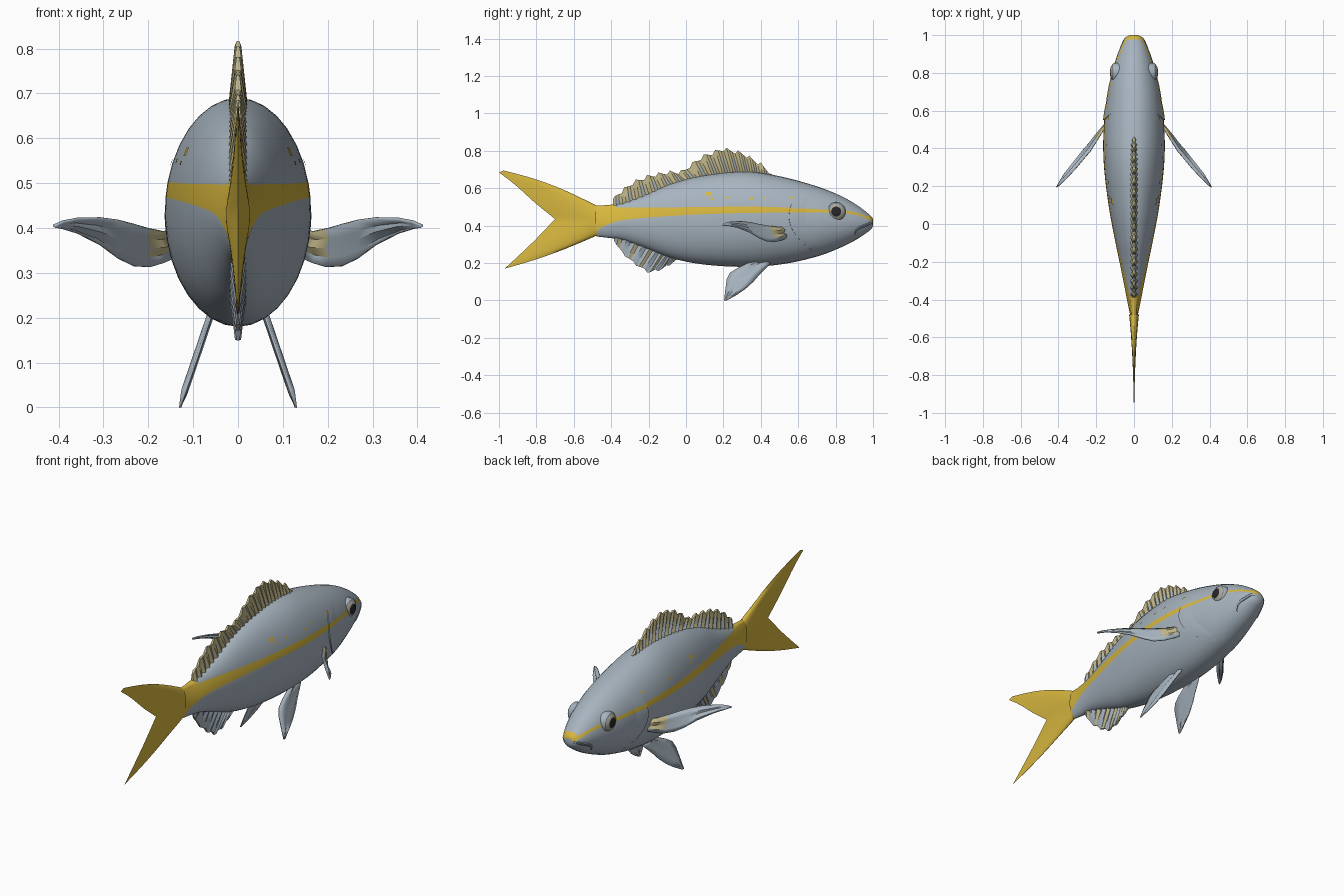
import bpy, bmesh, math
from math import sin, cos, pi, asin, sqrt

if "Cube" in bpy.data.objects:
    bpy.data.objects.remove(bpy.data.objects["Cube"])


def material(name, rgb):
    m = bpy.data.materials.new(name)
    m.diffuse_color = (*rgb, 1)
    m.use_nodes = True
    m.node_tree.nodes["Principled BSDF"].inputs["Base Color"].default_value = m.diffuse_color
    return m


SILVER = material("silver blue", (0.385, 0.455, 0.52))
YELLOW = material("yellow", (0.69, 0.48, 0.05))
TAN = material("pale tan", (0.52, 0.46, 0.25))
IRIS = material("warm grey", (0.40, 0.38, 0.33))
BLACK = material("black", (0.02, 0.02, 0.022))
GREY = material("dark grey", (0.14, 0.16, 0.18))


def interp(table, y, smooth=True):
    """Values of a table (first column is the key, ascending) at y."""
    y = max(table[0][0], min(table[-1][0], y))
    i = 0
    while i < len(table) - 2 and y > table[i + 1][0]:
        i += 1
    a, b = table[i], table[i + 1]
    d = b[0] - a[0]
    t = (y - a[0]) / d
    p, q = table[max(i - 1, 0)], table[min(i + 2, len(table) - 1)]
    out = []
    for k in range(1, len(a)):
        if not smooth:
            out.append(a[k] + (b[k] - a[k]) * t)
            continue
        m0 = (b[k] - p[k]) / (b[0] - p[0]) * d
        m1 = (q[k] - a[k]) / (q[0] - a[0]) * d
        out.append((2*t**3 - 3*t*t + 1) * a[k] + (t**3 - 2*t*t + t) * m0
                   + (3*t*t - 2*t**3) * b[k] + (t**3 - t*t) * m1)
    return out


def loft(name, rows, mats, rule=None, closed=False, caps=False, angle=40,
         thick=0, mirror=False):
    """Skin rows of points; rule(row, column) picks the material."""
    bm = bmesh.new()
    vs = [[bm.verts.new(p) for p in r] for r in rows]
    n = len(rows[0])
    for i in range(len(rows) - 1):
        for j in range(n if closed else n - 1):
            k = (j + 1) % n
            f = bm.faces.new((vs[i][j], vs[i][k], vs[i + 1][k], vs[i + 1][j]))
            f.material_index = rule(i, j) if rule else 0
    if caps:
        for r, i in ((vs[0], 0), (vs[-1], len(rows) - 2)):
            bm.faces.new(r).material_index = rule(i, 0) if rule else 0
    bmesh.ops.recalc_face_normals(bm, faces=bm.faces)
    me = bpy.data.meshes.new(name)
    bm.to_mesh(me)
    bm.free()
    for m in mats:
        me.materials.append(m)
    ob = bpy.data.objects.new(name, me)
    bpy.context.collection.objects.link(ob)
    if thick:
        s = ob.modifiers.new("Thickness", 'SOLIDIFY')
        s.thickness, s.offset = thick, 0
    if mirror:
        ob.modifiers.new("Mirror", 'MIRROR')
    bpy.ops.object.select_all(action='DESELECT')
    ob.select_set(True)
    bpy.context.view_layer.objects.active = ob
    bpy.ops.object.shade_smooth_by_angle(angle=math.radians(angle))
    return ob


# Body stations: y, belly z, back z, half width, stripe low z, stripe high z
BODY = [(-0.56, .38, .475, .010, .385, .47), (-0.5, .348, .506, .024, .365, .495),
        (-0.44, .338, .509, .031, .397, .500),
        (-0.35, .325, .52, .047, .427, .497), (-0.22, .28, .565, .073, .442, .498),
        (-0.08, .227, .625, .102, .452, .498), (0.1, .192, .67, .135, .462, .5),
        (0.33, .18, .69, .161, .468, .502), (0.52, .195, .66, .16, .47, .498),
        (0.7, .235, .61, .14, .470, .488), (0.82, .28, .563, .112, .468, .485),
        (0.91, .325, .513, .083, .457, .470), (0.97, .365, .468, .055, .436, .450),
        (0.993, .385, .447, .036, .425, .44), (1.0, .40, .435, .018, .42, .43)]


def skin(y, z, off=0.0):
    """Point on the right flank of the body."""
    lo, hi, w = interp(BODY, y)[:3]
    z = max(lo + .006, min(hi - .006, z))
    s = (2 * z - lo - hi) / (hi - lo)
    return (w * sqrt(1 - s * s) + off, y, z)


def body_ring(y):
    lo, hi, w, a, b = interp(BODY, y)
    c, h = (lo + hi) / 2, (hi - lo) / 2
    ta, tb = (asin(max(-.97, min(.97, (z - c) / h))) for z in (a, b))
    th = [-pi/2 + (ta + pi/2) * i / 9 for i in range(10)]
    th += [tb + (pi/2 - tb) * i / 7 for i in range(8)]
    right = [(w * cos(t), y, c + h * sin(t)) for t in th]
    return right + [(-p[0], p[1], p[2]) for p in right[-2:0:-1]]


ys = [-0.56 + 1.41 * i / 47 for i in range(48)]
ys += [.87, .89, .91, .93, .945, .96, .97, .978, .985, .993, .997, 1.0]


def body_colour(i, j):
    y = ys[i]
    if y < -0.485 or (9 <= j <= 24 and (y < -0.41 or y > 0.975)):
        return 1
    return 1 if j in (9, 24) else 0


loft("body", [body_ring(y) for y in ys], [SILVER, YELLOW], body_colour,
     closed=True, caps=True)

# Forked tail: lens-shaped sections thinning to a notched trailing edge
TRAIL = [(0, -0.97, .17), (.12, -.91, .225), (.3, -.81, .32), (.5, -.7, .435),
         (.7, -.805, .52), (.88, -.92, .625), (.95, -1.0, .685), (1, -.975, .695)]
vv = [i / 20 for i in range(21)]


def tail_ring(u):
    side = []
    for v in vv:
        ty, tz = interp(TRAIL, v, False)
        y = -0.48 + (ty + 0.48) * u
        z = .346 + .162 * v + (tz - .346 - .162 * v) * u
        z += (0.02 if v > .5 else -0.012) * sin(pi * u) * abs(2 * v - 1)
        x = (.002 + .024 * sqrt(max(0, 1 - (2 * v - 1) ** 2))) * (1 - u)
        side.append((x, y, z))
    return side + [(-x, y, z) for x, y, z in reversed(side)]


loft("tail_fin", [tail_ring(i / 12) for i in range(13)], [YELLOW], closed=True, angle=60)


# Ribbed fins on the midline: pleated blades with a serrated rim
def ribbed_fin(name, rim, n, on_back, lean, tooth, width, rule):
    rows, y0, y1 = [], rim[0][0], rim[-1][0]
    for i in range(n + 1):
        y = y0 + (y1 - y0) * i / n
        zt = interp(rim, y, False)[0]
        yb = min(y1, y + lean * sin(pi * i / n))
        lo, hi = interp(BODY, yb)[:2]
        zb = hi - .02 if on_back else lo + .02
        zt += tooth * (.9, .3, -.2, -.6)[i % 4] * (0 < i < n)
        t = width * (1.0 if i % 2 else .45)
        side = []
        for k in (0, .35, .7, 1):
            side.append((t * (1 - .66 * k), yb + (y - yb) * k, zb + (zt - zb) * k))
        rows.append(side + [(-a, b, c) for a, b, c in reversed(side)])
    loft(name, rows, [TAN, SILVER], rule, closed=True, caps=True, angle=25)


# tan back fin with some silver membranes; silver belly fin with tan rays
ribbed_fin("dorsal_fin", [(-.39, .545), (-.36, .57), (-.28, .63), (-.2, .662), (-.1, .682),
           (-.02, .685), (.05, .74), (.1, .772), (.2, .808), (.3, .785), (.4, .725),
           (.46, .675)], 56, True, .05, .014, .022,
           lambda i, j: 1 if i % 4 == 1 and j not in (2, 3, 4) else 0)
ribbed_fin("anal_fin", [(-.385, .32), (-.34, .255), (-.27, .195), (-.2, .152), (-.13, .168),
           (-.07, .205), (-.03, .225)], 24, False, .07, -.008, .02,
           lambda i, j: 0 if i % 4 == 1 else 1)

# Pectoral fins: upright sheets swept back; x, y, upper z, lower z
PEC = [(.14, .54, .395, .335), (.17, .50, .392, .322), (.20, .46, .398, .313),
       (.235, .41, .408, .315), (.27, .37, .417, .332), (.31, .32, .422, .362),
       (.36, .26, .421, .388), (.39, .22, .415, .398), (.41, .195, .406, .402)]
rows = []
for i, (x, y, hi, lo) in enumerate(PEC):
    rows.append([(x + (.006 if k % 2 else -.004) * (i < 7),
                  y + .05 * (k / 4 - .5) * sin(pi * i / 8),
                  hi + (lo - hi) * k / 4) for k in range(5)])
loft("pectoral_fins", rows, [SILVER, TAN], lambda i, j: 1 if i < 2 and j < 3 else 0,
     thick=.006, mirror=True)

# Pelvic fins: hanging sheets; z, front y, rear y
PEL = [(.215, .46, .36), (.19, .445, .335), (.16, .415, .275), (.135, .39, .235),
       (.10, .36, .218), (.06, .315, .213), (.03, .27, .209), (.0, .215, .205)]
rows = []
for i, (z, f, r) in enumerate(PEL):
    rows.append([(.056 + (.215 - z) * .34 + (.005 if k % 2 else -.004) * (i < 7),
                  f + (r - f) * k / 4, z + .012 * k / 4 * (i < 7)) for k in range(5)])
loft("pelvic_fins", rows, [SILVER], thick=.005, mirror=True)

# Gill covers: thin shells lifted at the rear edge, crossed by the stripe
GILL = [(.25, .70), (.28, .655), (.32, .61), (.37, .572), (.42, .552), (.465, .55),
        (.51, .56), (.55, .58)]
rows = []
for i in range(15):
    z = .257 + .30 * i / 14
    y = interp(GILL, z)[0]
    lift = .006 * sin(pi * i / 14)
    rows.append([skin(y, z, -.01), skin(y + .002, z, lift), skin(y + .03, z, lift * .8),
                 skin(y + .07, z, lift * .35), skin(y + .11, z, -.004)])
loft("gill_covers", rows, [SILVER, YELLOW], lambda i, j: int(i == 10), mirror=True, angle=35)

# Mouth line with a lip above it
MOUTH = [(.90, .35), (.912, .37), (.935, .385), (.96, .395), (.985, .408), (.998, .414)]
for name, dz, half, off, mat in (("mouth_line", 0, .003, .003, GREY),
                                 ("upper_lip", .010, .007, .004, SILVER)):
    rows = []
    for i in range(13):
        y = .90 + .098 * i / 12
        z = interp(MOUTH, y)[0] + dz
        rows.append([skin(y, z - half, -.002), skin(y, z, off), skin(y, z + half, -.002)])
    loft(name, rows, [mat], mirror=True)

# Small yellow flecks on the upper flanks
for y, z, r in ((.12, .57, .016), (.14, .545, .008), (.22, .55, .008), (.35, .545, .009),
                (.42, .55, .007), (.56, .55, .010)):
    rows = [[skin(y + a * r, z + b * r * .6, .003) for a in (-1, 1)] for b in (-1, 1)]
    loft("flank_fleck", rows, [YELLOW], mirror=True)

# Eyes: flattened domes with socket line, pale rim, iris and pupil rings
profile = [(.051, -.03), (.050, .004), (.046, .009), (.043, .011), (.036, .017),
           (.027, .022), (.013, .025), (.001, .026)]
rings = [[(.102 + h, .803 + r * cos(2 * pi * k / 24), .475 + r * sin(2 * pi * k / 24))
          for k in range(24)] for r, h in profile]
loft("eyes", rings, [SILVER, GREY, IRIS, BLACK],
     lambda i, j: (0, 0, 1, 2, 2, 3, 3)[i], closed=True, caps=True, mirror=True)
